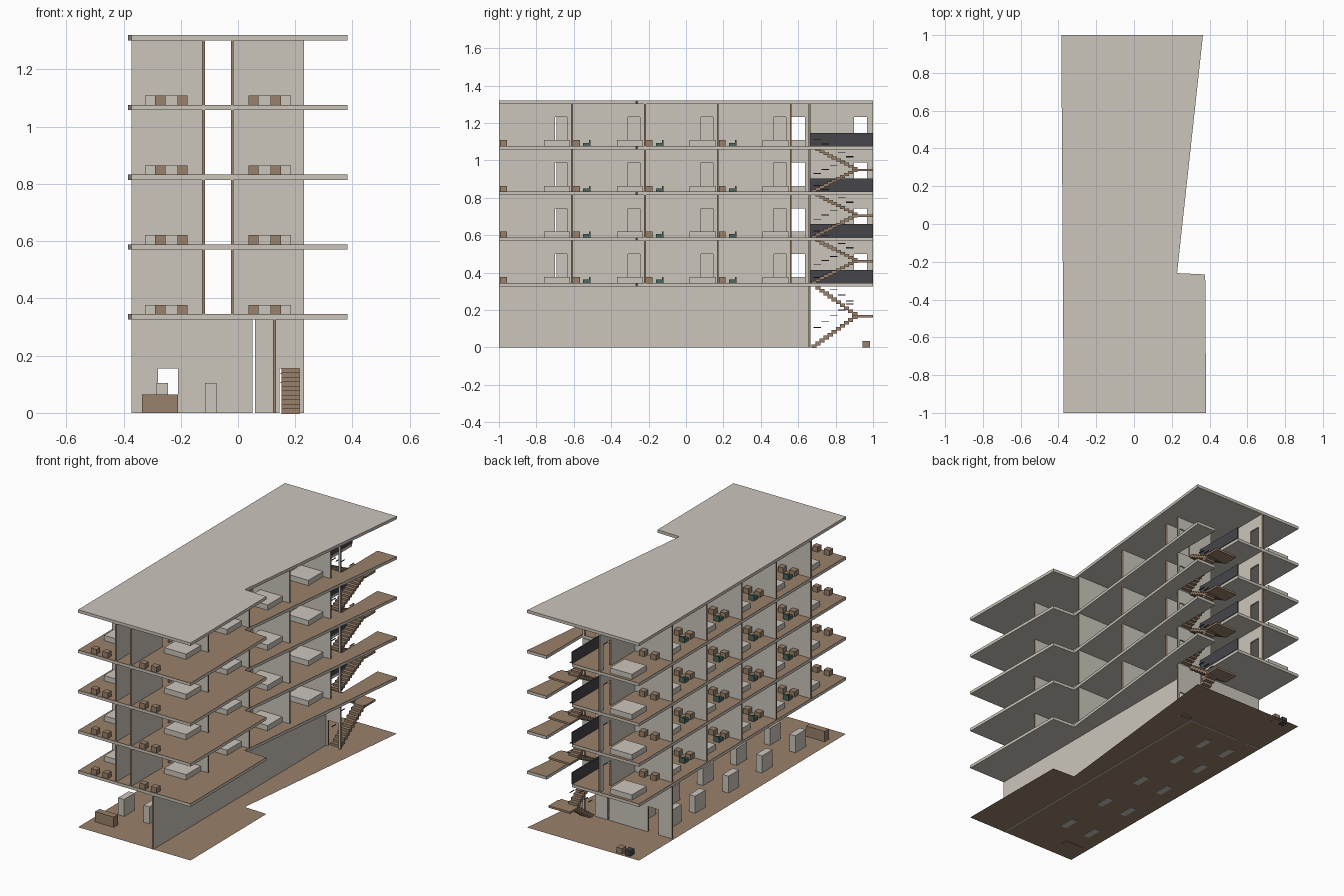
import bpy, bmesh
from mathutils import Matrix, Vector

cube = bpy.data.objects.get("Cube")
if cube:
    bpy.data.objects.remove(cube)


def material(name, rgb):
    m = bpy.data.materials.new(name)
    m.use_nodes = True
    col = (*rgb, 1)
    m.diffuse_color = col
    m.node_tree.nodes["Principled BSDF"].inputs["Base Color"].default_value = col
    return m


PLASTER = material("plaster", (0.60, 0.56, 0.50))
TIMBER = material("timber brown", (0.32, 0.22, 0.145))
GREEN = material("chair green", (0.07, 0.14, 0.11))
DARK = material("dark metal", (0.06, 0.06, 0.07))

FOOT = [(-.385, 1), (-.372, -1), (.382, -1), (.377, -.267), (.228, -.26), (.365, 1)]
# same outline with the stairwell cut from the back edge
WELL = FOOT + [(.235, 1), (.235, .66), (.065, .66), (.065, 1)]
STOREY, SLAB, DOOR, T = .24375, .018, .155, .005
BASE = .345
BACK = .66
LEFT_STEP, RIGHT_STEP = .332, .39


def finish(bm, name, mats):
    me = bpy.data.meshes.new(name)
    bm.to_mesh(me)
    bm.free()
    for m in mats:
        me.materials.append(m)
    ob = bpy.data.objects.new(name, me)
    bpy.context.collection.objects.link(ob)
    return ob


def add_box(bm, x, y, z, ends=None):
    """Box from three ranges; faces along axis 'ends' take the second material."""
    lo, hi = Vector((x[0], y[0], z[0])), Vector((x[1], y[1], z[1]))
    mat = Matrix.Translation((lo + hi) / 2) @ Matrix.Diagonal((*(hi - lo), 1))
    verts = bmesh.ops.create_cube(bm, size=1, matrix=mat)["verts"]
    for f in {f for v in verts for f in v.link_faces}:
        f.normal_update()
        if ends is not None and abs(f.normal[ends]) > .9:
            f.material_index = 1


def boxes(name, mat, items):
    bm = bmesh.new()
    for b in items:
        add_box(bm, *b)
    return finish(bm, name, [mat])


def plate(name, outline, z0, z1, mat):
    bm = bmesh.new()
    face = bm.faces.new([bm.verts.new((x, y, z0)) for x, y in outline])
    if z1 > z0:
        ext = bmesh.ops.extrude_face_region(bm, geom=[face])["geom"]
        bmesh.ops.translate(bm, vec=(0, 0, z1 - z0),
                            verts=[v for v in ext if isinstance(v, bmesh.types.BMVert)])
    bmesh.ops.recalc_face_normals(bm, faces=bm.faces)
    if z1 == z0 and face.normal.z < 0:
        face.normal_flip()
    return finish(bm, name, [mat])


def wall(bm, axis, at, a, b, z0, z1, doors=()):
    """Thin wall running along an axis, with door openings and brown ends."""
    def piece(p, q, lo, hi):
        rng = [(p, q), (at - T, at + T)]
        if axis:
            rng.reverse()
        add_box(bm, *rng, (lo, hi), axis)
    start = a
    for d0, d1 in doors:
        piece(start, d0, z0, z1)
        piece(d0, d1, z0 + DOOR, z1)
        start = d1
    piece(start, b, z0, z1)


left_walls = [-1 + LEFT_STEP * k for k in range(6)]
right_walls = [-1 + RIGHT_STEP * k for k in range(5)]
left_doors = [(y + LEFT_STEP - .095, y + LEFT_STEP - .025) for y in left_walls]
right_doors = [(y + RIGHT_STEP - .09, y + RIGHT_STEP - .025) for y in right_walls[:4]]
STAIR_DOOR = (.145, .215)

# ground sheet and roof
plate("ground_sheet", FOOT, .002, .002, TIMBER)
top = BASE + 4 * STOREY
plate("roof_slab", FOOT, top - SLAB, top, PLASTER)

# ground floor walls
bm = bmesh.new()
zt = BASE - SLAB
wall(bm, 1, .127, -1, BACK, 0, zt)
wall(bm, 0, BACK, -.372, .05, 0, zt, [(-.28, -.21)])
wall(bm, 0, BACK, .06, .23, 0, zt, [STAIR_DOOR])
finish(bm, "ground_walls", [PLASTER, TIMBER])

# ground floor furniture
boxes("reception_desk", TIMBER, [((-.335, -.21), (-.89, -.85), (0, .065))])
boxes("ground_cabinets", PLASTER,
      [((x - .02, x + .02), (y - .05, y + .05), (0, .105))
       for x in (-.265, -.095) for y in (-.69, -.37, -.05, .27, .5)])
boxes("back_stool", TIMBER, [((-.26, -.225), (.945, .985), (0, .035))])
boxes("back_bin", DARK, [((-.315, -.28), (.945, .985), (0, .035))])


def furnish(name, z, walls, step, side):
    """Bed, tables and chair of every room; side mirrors about the corridor."""
    def xr(a, b):
        return tuple(sorted((-.07 + side * a, -.07 + side * b)))
    beds, tables, chairs = [], [], []
    for k, y in enumerate(walls):
        end = min(y + step, 1)
        beds.append((xr(.107, .255), (end - .15, end - .01), (z, z + .032)))
        for x in ((.183, .22), (.107, .142)):
            tables.append((xr(*x), (y + .006, y + .042), (z, z + .032)))
        if 0 < k < 5:
            chairs.append((xr(.183, .22), (y + .06, y + .1), (z, z + .018)))
            chairs.append((xr(.183, .22), (y + .092, y + .1), (z + .018, z + .032)))
    boxes(name + "_beds", PLASTER, beds)
    boxes(name + "_tables", TIMBER, tables)
    boxes(name + "_chairs", GREEN, chairs)


# upper floors
for k in range(4):
    z = BASE + k * STOREY
    zt = z + STOREY - SLAB
    n = f"floor_{k + 1}"
    plate(n + "_slab", WELL, z - SLAB, z - .002, PLASTER)
    plate(n + "_covering", WELL, z - .002, z, TIMBER)
    bm = bmesh.new()
    wall(bm, 1, -.12, -1, 1, z, zt, left_doors)
    wall(bm, 1, -.02, -1, right_walls[4], z, zt, right_doors)
    for y in left_walls[1:]:
        wall(bm, 0, y, -.372, -.125, z, zt)
    for y in right_walls[1:]:
        wall(bm, 0, y, -.015, .23, z, zt)
    wall(bm, 0, BACK, -.015, .23, z, zt, [STAIR_DOOR])
    finish(bm, n + "_walls", [PLASTER, TIMBER])
    furnish(n + "_left_rooms", z, left_walls, LEFT_STEP, -1)
    furnish(n + "_right_rooms", z, right_walls[:4], RIGHT_STEP, 1)
    boxes(n + "_stairwell_rail", DARK, [((.062, .068), (BACK, 1), (z, z + .07))])

# stairs: two flights and a landing in each storey
STEPS = 11
for k in range(4):
    z0 = BASE + (k - 1) * STOREY if k else 0
    rise = (BASE + k * STOREY - z0) / (2 * STEPS)
    run = .24 / STEPS
    mid = z0 + rise * STEPS
    treads, rails = [], []
    for i in range(STEPS):
        y = .67 + i * run
        up = z0 + (i + 1) * rise
        back = mid + (STEPS - i) * rise
        for x, z in (((.152, .215), up), ((.085, .145), back)):
            treads.append((x, (y, y + run + .006), (z - rise - .004, z)))
        if i % 2:
            rails.append(((.148, .152), (y - .01, y + .03), (up + .073, up + .077)))
            rails.append(((.085, .089), (y - .01, y + .03), (back + .043, back + .047)))
    treads.append(((.078, .222), (.905, 1), (mid - .012, mid)))
    boxes(f"stair_{k + 1}", TIMBER, treads)
    boxes(f"stair_{k + 1}_rail_pieces", DARK, rails)
